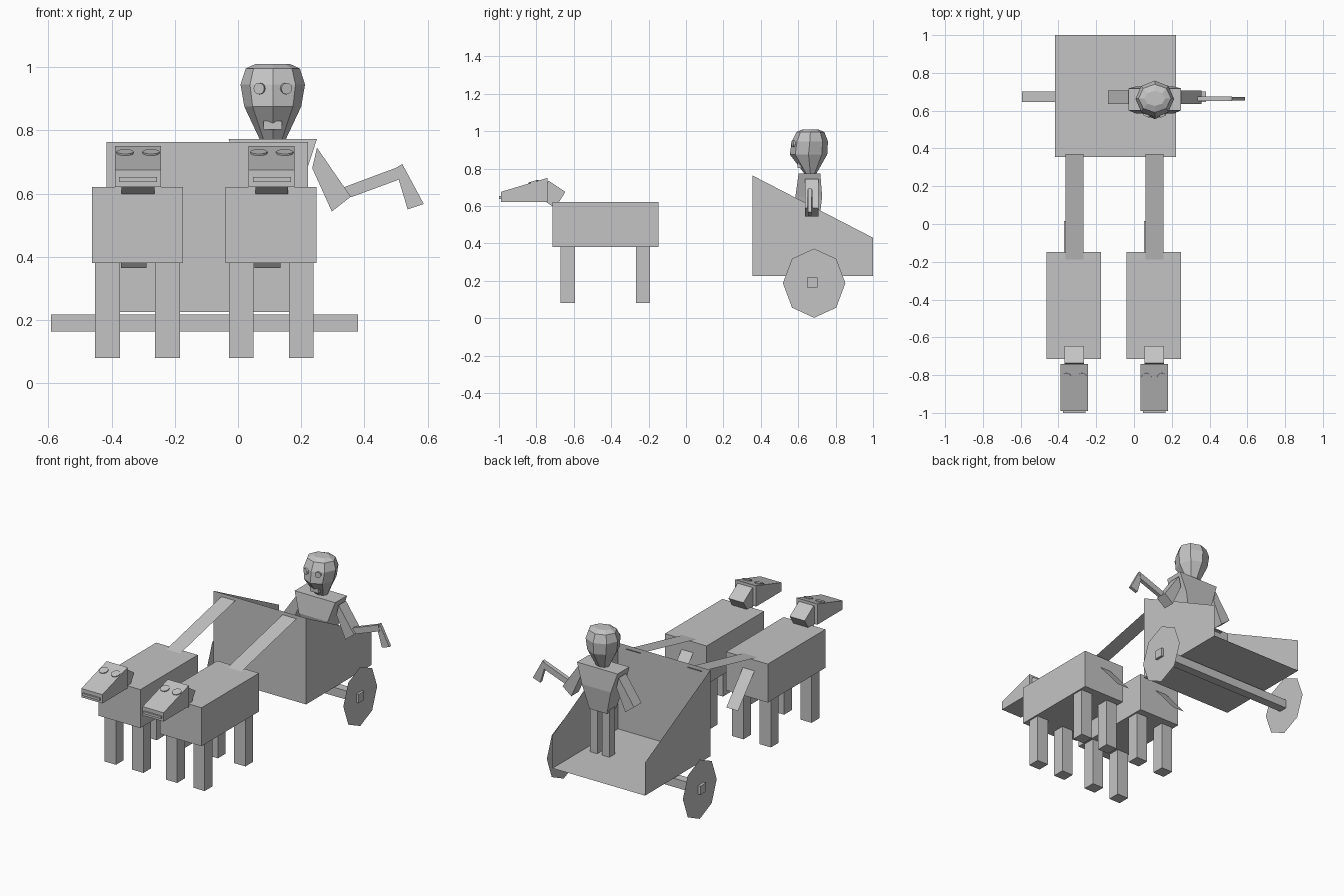
import bpy, bmesh, math
from mathutils import Vector

cube = bpy.data.objects.get("Cube")
if cube:
    bpy.data.objects.remove(cube, do_unlink=True)

grey = bpy.data.materials.new("plain grey")
grey.use_nodes = True
colour = (0.55, 0.55, 0.55, 1)
grey.diffuse_color = colour
grey.node_tree.nodes["Principled BSDF"].inputs["Base Color"].default_value = colour


def finish(name, bm, closed=True):
    if closed:
        bmesh.ops.recalc_face_normals(bm, faces=bm.faces)
    mesh = bpy.data.meshes.new(name)
    bm.to_mesh(mesh)
    bm.free()
    mesh.materials.append(grey)
    obj = bpy.data.objects.new(name, mesh)
    bpy.context.collection.objects.link(obj)
    return obj


def loft(name, rings):
    """Skin a list of equal-length point rings and cap both ends."""
    bm = bmesh.new()
    rows = [[bm.verts.new(p) for p in ring] for ring in rings]
    n = len(rows[0])
    for low, high in zip(rows, rows[1:]):
        for i in range(n):
            j = (i + 1) % n
            bm.faces.new((low[i], low[j], high[j], high[i]))
    bm.faces.new(rows[0])
    bm.faces.new(rows[-1])
    return finish(name, bm)


def side_prism(name, profile, x0, x1):
    return loft(name, [[(x, y, z) for y, z in profile] for x in (x0, x1)])


def front_prism(name, profile, y0, y1):
    return loft(name, [[(x, y, z) for x, z in profile] for y in (y0, y1)])


def box(name, x, y, z):
    return side_prism(name, [(y[0], z[0]), (y[1], z[0]), (y[1], z[1]), (y[0], z[1])], *x)


def sheets(name, polygons):
    """Thin panels without thickness."""
    bm = bmesh.new()
    for poly in polygons:
        bm.faces.new([bm.verts.new(p) for p in poly])
    bmesh.ops.remove_doubles(bm, verts=bm.verts, dist=0.0005)
    return finish(name, bm, False)


def strap(name, x0, x1, start, end):
    return sheets(name, [[(x0, *start), (x1, *start), (x1, *end), (x0, *end)]])


def disc(name, centre, normal, radius, depth):
    bm = bmesh.new()
    bmesh.ops.create_cone(bm, cap_ends=True, segments=12, radius1=radius,
                          radius2=radius, depth=depth)
    obj = finish(name, bm)
    obj.rotation_euler = Vector(normal).to_track_quat('Z', 'Y').to_euler()
    obj.location = centre
    return obj


# Two draught animals, each with a tail and a pole to the cart
for side, cx in (("right", -0.318), ("left", 0.105)):
    pre = side + "_animal_"
    box(pre + "body", (cx - 0.144, cx + 0.144), (-0.715, -0.148), (0.38, 0.62))
    for end, y in (("front", -0.632), ("back", -0.23)):
        for s in (-1, 1):
            x = cx + s * 0.095
            box(pre + end + "_leg", (x - 0.039, x + 0.039), (y - 0.038, y + 0.038), (0.08, 0.38))
    side_prism(pre + "neck", [(-0.645, 0.675), (-0.735, 0.735), (-0.79, 0.65), (-0.70, 0.588)],
               cx - 0.05, cx + 0.053)
    side_prism(pre + "head", [(-0.99, 0.62), (-0.74, 0.62), (-0.74, 0.75), (-0.99, 0.675)],
               cx - 0.071, cx + 0.074)
    box(pre + "mouth", (cx - 0.058, cx + 0.062), (-1.0, -0.985), (0.637, 0.652))
    for s in (-1, 1):
        eye = disc(pre + "eye", (cx + 0.002 + s * 0.041, -0.815, 0.729),
                   (0, -0.3, 1), 0.027, 0.008)
    strap(pre + "tail", cx - 0.052, cx + 0.029, (-0.15, 0.555), (0.015, 0.365))
    strap(pre + "pole", cx - 0.045, cx + 0.051, (0.37, 0.745), (-0.22, 0.613))

# Open-backed cart of thin panels
L, R, F, B, FLOOR, TOP, REAR = -0.417, 0.222, 0.355, 1.0, 0.225, 0.763, 0.43
sheets("cart", [
    [(L, F, FLOOR), (L, B, FLOOR), (R, B, FLOOR), (R, F, FLOOR)],
    [(L, F, FLOOR), (R, F, FLOOR), (R, F, TOP), (L, F, TOP)],
    [(L, F, FLOOR), (L, F, TOP), (L, B, REAR), (L, B, FLOOR)],
    [(R, F, FLOOR), (R, B, FLOOR), (R, B, REAR), (R, F, TOP)],
])
box("axle", (-0.592, 0.38), (0.647, 0.702), (0.163, 0.217))
for side, x in (("right", -0.575), ("left", 0.365)):
    ring = [math.radians(45 * i) for i in range(8)]
    sheets(side + "_wheel", [[(x, 0.685 + 0.167 * math.cos(a), 0.187 + 0.185 * math.sin(a))
                              for a in ring]])

# Driver
CX = 0.11


def rect_ring(z, hx, y0, y1):
    return [(CX - hx, y0, z), (CX + hx, y0, z), (CX + hx, y1, z), (CX - hx, y1, z)]


loft("driver_torso", [rect_ring(0.5, 0.06, 0.62, 0.71), rect_ring(0.65, 0.1, 0.585, 0.728),
                      rect_ring(0.773, 0.14, 0.602, 0.718)])
for s in (-1, 1):
    x = CX + s * 0.042
    box("driver_leg", (x - 0.026, x + 0.026), (0.64, 0.695), (FLOOR, 0.52))
    arm = [(0.125, 0.68), (0.14, 0.745), (0.247, 0.59), (0.187, 0.543)]
    front_prism("driver_upper_arm", [(CX + s * u, z) for u, z in arm], 0.635, 0.708)
front_prism("driver_forearm", [(0.336, 0.62), (0.515, 0.687), (0.52, 0.648), (0.357, 0.588)],
            0.65, 0.675)
front_prism("driver_hand_tool", [(0.498, 0.68), (0.52, 0.693), (0.588, 0.567), (0.537, 0.55)],
            0.653, 0.672)

# Faceted head, tapering to the chin
head_rings = []
for z, rx, ry, cy in ((0.773, 0.042, 0.032, 0.665), (0.875, 0.09, 0.1, 0.655),
                      (0.945, 0.102, 0.097, 0.662), (0.995, 0.086, 0.075, 0.665),
                      (1.01, 0.055, 0.04, 0.665)):
    head_rings.append([(CX + rx * math.cos(math.pi * i / 4),
                        cy + ry * math.sin(math.pi * i / 4), z) for i in range(8)])
loft("driver_head", head_rings)
for s in (-1, 1):
    disc("driver_eye", (CX + s * 0.042, 0.574, 0.932), (s * 0.35, -1, 0), 0.018, 0.012)
box("driver_mouth", (0.08, 0.139), (0.595, 0.64), (0.803, 0.83))
